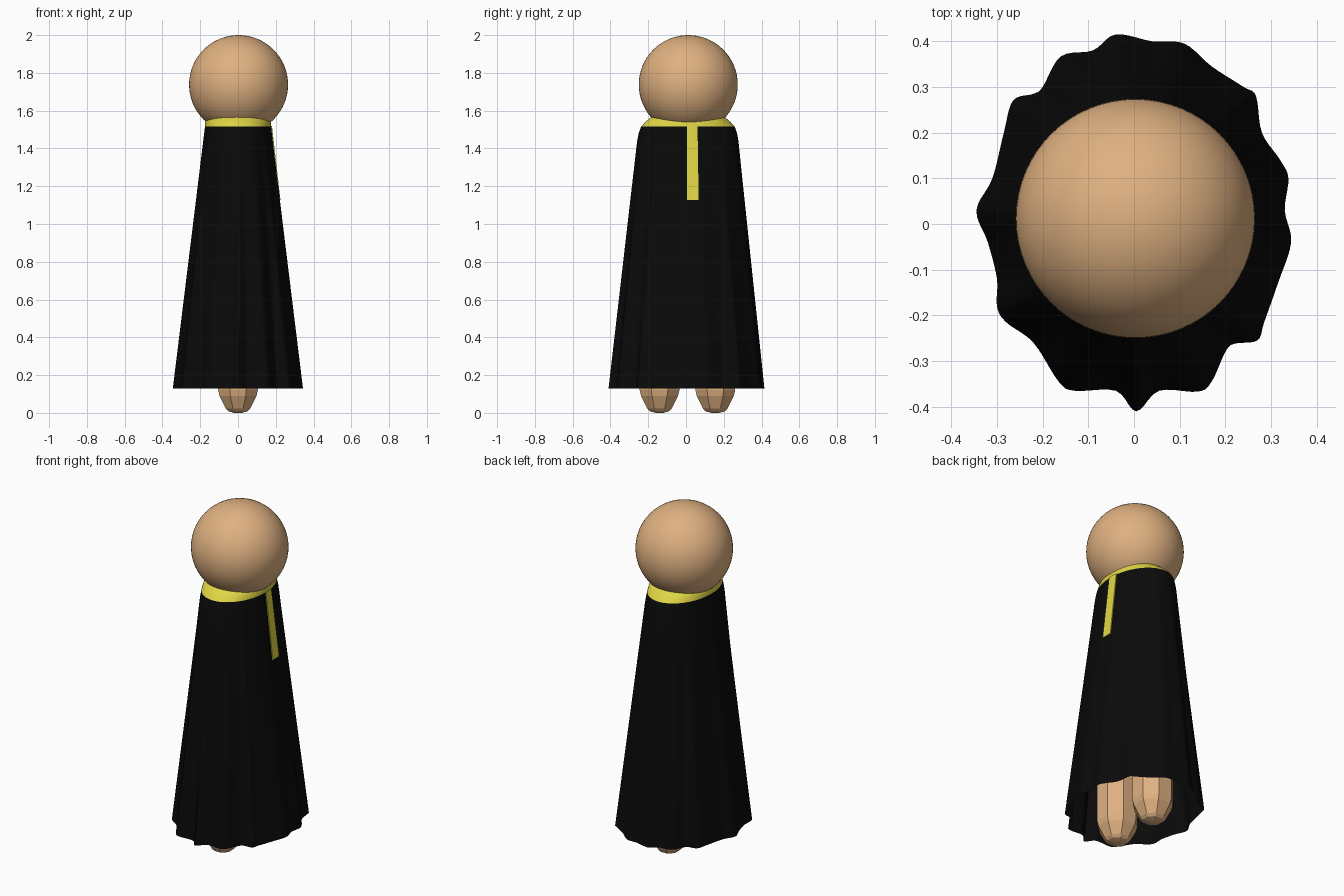
import bpy, bmesh, math
from mathutils import Vector

if "Cube" in bpy.data.objects:
    bpy.data.objects.remove(bpy.data.objects["Cube"])


def material(name, rgb):
    m = bpy.data.materials.new(name)
    m.diffuse_color = (*rgb, 1)
    m.use_nodes = True
    m.node_tree.nodes["Principled BSDF"].inputs["Base Color"].default_value = m.diffuse_color
    return m


SKIN = material("tan skin", (0.74, 0.44, 0.22))
BLACK = material("black cloth", (0.003, 0.003, 0.003))
YELLOW = material("yellow trim", (0.74, 0.67, 0.06))


def make(name, verts, faces, mat, smooth=None):
    me = bpy.data.meshes.new(name)
    me.from_pydata([tuple(v) for v in verts], [], faces)
    me.materials.append(mat)
    ob = bpy.data.objects.new(name, me)
    bpy.context.collection.objects.link(ob)
    bm = bmesh.new()
    bm.from_mesh(me)
    bmesh.ops.recalc_face_normals(bm, faces=bm.faces)
    bm.to_mesh(me)
    bm.free()
    if smooth:
        bpy.ops.object.select_all(action='DESELECT')
        bpy.context.view_layer.objects.active = ob
        ob.select_set(True)
        bpy.ops.object.shade_smooth_by_angle(angle=math.radians(smooth))
    return ob


def loft(name, rings, mat, smooth=None, cap_start=False, cap_end=False):
    n = len(rings[0])
    verts = [p for r in rings for p in r]
    faces = [(k * n + i, k * n + (i + 1) % n, (k + 1) * n + (i + 1) % n, (k + 1) * n + i)
             for k in range(len(rings) - 1) for i in range(n)]
    if cap_start:
        faces.append(tuple(range(n)))
    if cap_end:
        faces.append(tuple(range(len(verts) - n, len(verts))))
    return make(name, verts, faces, mat, smooth)


# Wavy hem outline seen from above
HEM = [(-.345, .03), (-.32, -.04), (-.30, -.12), (-.30, -.18), (-.28, -.215), (-.22, -.26),
       (-.165, -.345), (-.13, -.365), (-.04, -.365), (.005, -.41), (.055, -.365), (.14, -.367),
       (.17, -.345), (.20, -.28), (.22, -.262), (.27, -.255), (.285, -.215), (.315, -.13),
       (.344, -.04), (.33, .03), (.338, .10), (.32, .14), (.28, .20), (.267, .28), (.24, .30),
       (.17, .345), (.11, .395), (.04, .40), (-.04, .415), (-.09, .38), (-.16, .367),
       (-.20, .30), (-.22, .285), (-.265, .27), (-.285, .20), (-.31, .10)]
H = [Vector(p) for p in HEM]
hem = []
for i in range(len(H)):
    a, b, c, d = H[i - 1], H[i], H[(i + 1) % len(H)], H[(i + 2) % len(H)]
    for s in range(5):
        u = s / 5
        hem.append(0.5 * (2 * b + (c - a) * u + (2 * a - 5 * b + 4 * c - d) * u * u
                          + (3 * b - a - 3 * c + d) * u ** 3))

Y0, Z0, Z1 = 0.01, 0.13, 1.515
angles = [math.atan2((p.y - Y0) / 0.385, p.x / 0.32) for p in hem]


def ellipse(rx, ry, z):
    return [Vector((rx * math.cos(a), Y0 + ry * math.sin(a), z)) for a in angles]


def robe_ring(z):
    t = (z - Z0) / (Z1 - Z0)
    # shoulders round in slightly at the very top
    ry = 0.26 - 0.012 * max(0, (z - 1.44) / (Z1 - 1.44)) ** 2
    return [Vector((h.x, h.y, z)).lerp(e, t) for h, e in zip(hem, ellipse(0.175, ry, z))]


# Robe, open at the hem
levels = [Z0, .35, .6, .85, 1.1, 1.3, 1.44, 1.48, Z1]
loft("robe", [robe_ring(z) for z in levels], BLACK, 40)

# Collar sloping from the shoulders up into the head
loft("collar", [ellipse(.175, .248, Z1), ellipse(.174, .226, 1.54),
                ellipse(.166, .2, 1.562), ellipse(.12, .15, 1.59)],
     YELLOW, 40, cap_end=True)


# Trim strip lying on the +x side of the robe
def robe_x(y, z):
    side = sorted((p.y, p.x) for p in robe_ring(z) if p.x > 0)
    for (ya, xa), (yb, xb) in zip(side, side[1:]):
        if ya <= y <= yb:
            return xa + (xb - xa) * (y - ya) / max(yb - ya, 1e-6)
    return side[0][1]


rings = []
for k in range(9):
    z = 1.127 + (1.518 - 1.127) * k / 8
    w = .067 - .006 * k / 8
    ys = [.006 + (w - .006) * j / 4 for j in range(5)]
    outer = [Vector((robe_x(y, min(z, Z1)) + .005, y, z)) for y in ys]
    inner = [p - Vector((.008, 0, 0)) for p in reversed(outer)]
    rings.append(outer + inner)
loft("front_strip", rings, YELLOW, None, True, True)

# Faceted legs with rounded feet
for side, y in (("left", .155), ("right", -.14)):
    rings = []
    for r, z in ((.05, 0.008), (.064, .022), (.098, .09), (.105, .12), (.105, .7)):
        R = r / math.cos(math.pi / 8)
        rings.append([Vector((R * math.cos((i + .5) * math.pi / 4),
                              y + R * math.sin((i + .5) * math.pi / 4), z)) for i in range(8)])
    rings.insert(0, [Vector((p.x * .4, y + (p.y - y) * .4, 0)) for p in rings[0]])
    loft(side + "_leg", rings, SKIN, None, True, True)

# Round head
bpy.ops.mesh.primitive_uv_sphere_add(segments=64, ring_count=32, radius=.262,
                                     location=(.003, .012, 1.738))
head = bpy.context.object
head.name = "head"
head.data.materials.append(SKIN)
bpy.ops.object.shade_smooth()
